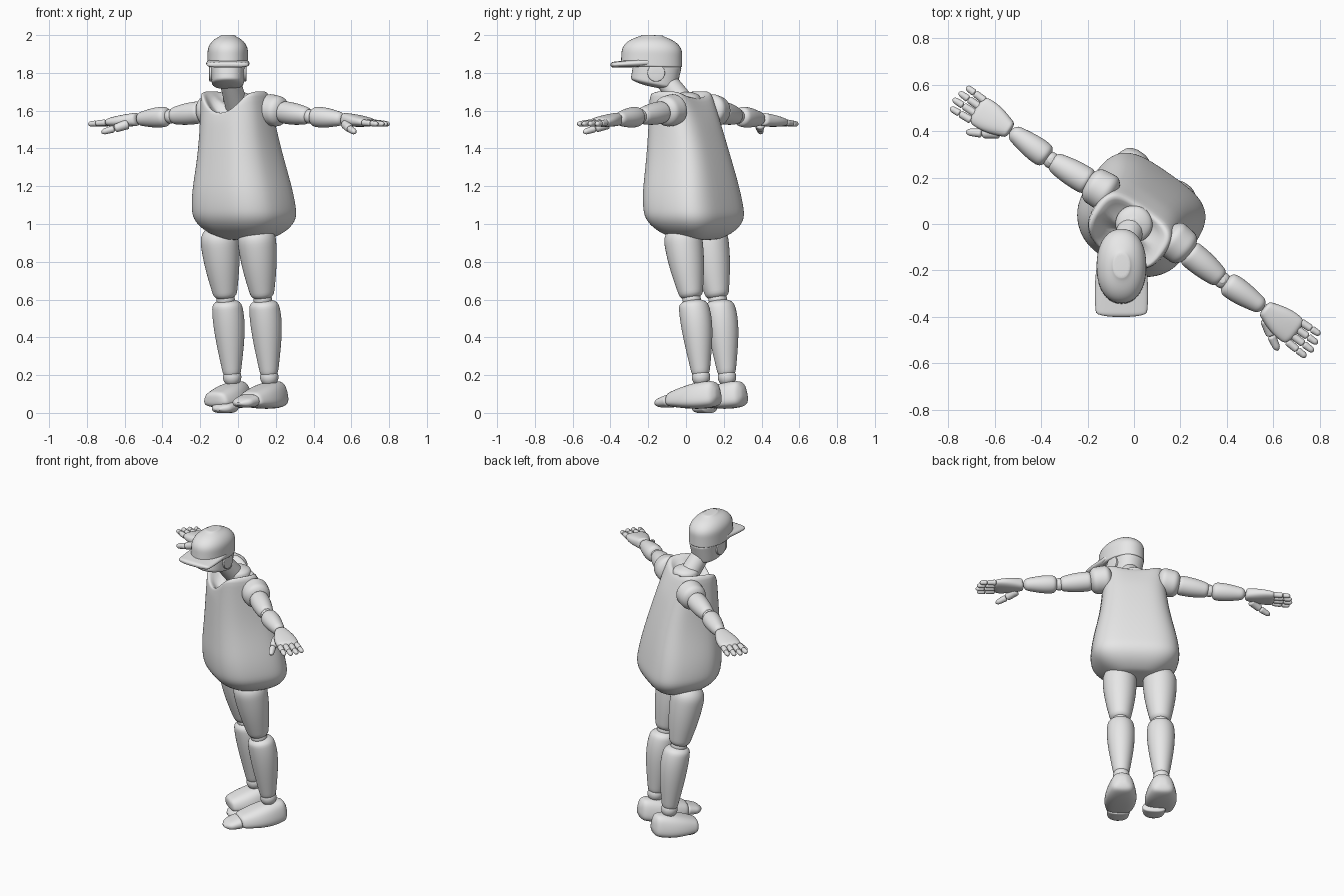
import bpy, bmesh
from math import sin, cos, exp, pi, log, radians, copysign, sqrt
from mathutils import Vector, Matrix

cube = bpy.data.objects.get("Cube")
if cube:
    bpy.data.objects.remove(cube)

grey = bpy.data.materials.new("light_grey")
grey.use_nodes = True
grey.diffuse_color = (.8, .8, .8, 1)
grey.node_tree.nodes["Principled BSDF"].inputs["Base Color"].default_value = grey.diffuse_color

# The body is turned, while the head looks straight ahead
BODY = Matrix.Rotation(radians(-35), 4, "Z")
HEAD = Matrix.Translation((-.054, 0, 0))
NECK = Matrix()
STEPS = 14


def outline(power, sides):
    """Unit superellipse; a higher power is boxier."""
    def bend(value):
        return copysign(abs(value) ** (2 / power), value)
    angles = [2 * pi * i / sides for i in range(sides)]
    return [(bend(cos(a)), bend(sin(a))) for a in angles]


def skin(name, rings, frame):
    """Join rings of points into one closed, smooth part."""
    bm = bmesh.new()
    loops = [[bm.verts.new(frame @ point) for point in ring] for ring in rings]
    for low, high in zip(loops, loops[1:]):
        for i in range(len(low)):
            bm.faces.new((low[i - 1], low[i], high[i], high[i - 1]))
    bm.faces.new(loops[0])
    bm.faces.new(loops[-1])
    bmesh.ops.recalc_face_normals(bm, faces=bm.faces)
    mesh = bpy.data.meshes.new(name)
    bm.to_mesh(mesh)
    bm.free()
    mesh.materials.append(grey)
    mesh.shade_smooth()
    part = bpy.data.objects.new(name, mesh)
    bpy.context.collection.objects.link(part)
    smooth = part.modifiers.new("smooth", "SUBSURF")
    smooth.levels = smooth.render_levels = 1


def mix(a, b, t):
    return a + (b - a) * t


def rounding(distance, reach):
    """Quarter-circle falloff of the radius near an end."""
    u = 1 - min(1, distance / reach)
    return max(.35, sqrt(1 - u * u))


def limb(name, start, end, radii, bulge=0, peak=.5, bow=0, flare=0, wide=(1, 1), ends=(.1, .1),
         power=2, frame=BODY):
    """Tapered part between two points, with a muscle bulge and rounded ends.
    Bow shifts the bulge backwards; flare narrows the top of a level part."""
    start, end = Vector(start), Vector(end)
    along = (end - start).normalized()
    up = Vector((0, 1, 0)) if abs(along.z) > .7 else Vector((0, 0, 1))
    across = up.cross(along).normalized()
    up = along.cross(across)
    rings = []
    for i in range(STEPS + 1):
        t = (1 - cos(pi * i / STEPS)) / 2
        swell = sin(pi * t ** (log(.5) / log(peak)))
        r = (mix(*radii, t) + bulge * swell) * rounding(t, ends[0]) * rounding(1 - t, ends[1])
        w = r * mix(*wide, t)
        centre = start.lerp(end, t) + up * bow * swell
        rings.append([centre + across * w * c * (1 - flare * s) + up * r * s
                      for c, s in outline(power, 20)])
    skin(name, rings, frame)


def ball(name, centre, radius):
    """Ball joint."""
    reach = Vector((0, 0, radius))
    limb(name, centre - reach, centre + reach, (radius, radius), ends=(.5, .5))


def torso_ring(t, inset=1, drop=0):
    """Cross-section of the torso, from the hips (t = 0) to the collar (t = 1)."""
    half = mix(.235, .18, t) + .042 * exp(-((t - .22) / .3) ** 2)
    front = mix(-.21, -.17, t) * rounding(t + .12, .5)
    back = mix(.28, .08, t ** 1.6)
    size = inset * rounding(t + .015, .2)
    ring = []
    for c, s in outline(3.4, 32):
        x = half * size * c
        y = (front + back) / 2 + (back - front) / 2 * size * s
        if s < 0:                                   # rounder belly
            x *= 1 - .22 * s * s
        # Neckline dips between the shoulders, more in front
        dip = max(0, 1 - (x / .15) ** 2) * max(0, t - .8) * (.6 if s < 0 else .2)
        ring.append(Vector((x, y, mix(.915, 1.705, t) - dip - drop)))
    return ring


# Torso: heavy-hipped shell, hollowed at the collar
shell = [torso_ring((i / 20) ** 1.5) for i in range(21)]
collar = [torso_ring(1, inset, drop) for inset, drop in ((.85, 0), (.65, .03), (.3, .04))]
skin("torso", shell + collar, BODY)

for side, s in (("left", 1), ("right", -1)):
    def at(x, y, z):
        return Vector((x * s, y, z))

    # Leg
    x = .12 * s - .03
    hip, knee, ankle = Vector((x, .03, 1)), Vector((x, .1, .6)), Vector((x, .16, .19))
    limb(side + "_thigh", hip, knee, (.1, .058), bulge=.017, peak=.45, ends=(.2, .05))
    ball(side + "_knee", knee, .05)
    limb(side + "_shin", knee, ankle, (.066, .045), bulge=.025, peak=.33, bow=.012, ends=(.05, .03))
    ball(side + "_ankle", ankle, .05)

    # Shoe, from the heel to the ball of the foot, wider at the sole
    ball_of_foot = -.035 if s > 0 else -.01
    limb(side + "_shoe", (x, .27, .105), (x, ball_of_foot, .07), (.06, .036), bulge=.02, peak=.4,
         flare=.18, wide=(.85, 1.9), ends=(.08, .03), power=2.9)

    # Toe cap; the right one has slipped off towards the inside
    slip = Vector((0, 0, 0)) if s > 0 else Vector((.035, .1, -.03))
    limb(side + "_toe_cap", slip + Vector((x, -.02, .066)), slip + Vector((x, -.125, .048)),
         (.038, .021), wide=(1.9, 2.6), ends=(.08, .4), power=2.5)

    # Arm, held straight out
    shoulder, elbow = at(.2, .04, 1.6), at(.45, .02, 1.57)
    wrist, knuckles = at(.665, .025, 1.555), at(.845, .016, 1.537)
    limb(side + "_shoulder", at(.13, .045, 1.61), shoulder.lerp(elbow, .3), (.088, .08), ends=(.3, .3))
    limb(side + "_upper_arm", shoulder.lerp(elbow, .2), elbow, (.059, .041), bulge=.008)
    ball(side + "_elbow", elbow, .037)
    limb(side + "_forearm", elbow.lerp(wrist, .05), wrist, (.045, .033), bulge=.014, peak=.35)
    limb(side + "_palm", wrist, knuckles, (.035, .021), bulge=.004, wide=(1, 3), ends=(.03, .1), power=2.5)

    # Four jointed fingers
    for k, finger in enumerate(("index", "middle", "ring", "little")):
        root = knuckles + at(-.015, .034 * k - .052, 0)
        tip = root + at(.122 - .013 * abs(k - 1.3), .004 * (k - 2), -.008)
        joint = root.lerp(tip, .55)
        limb(f"{side}_{finger}_finger_base", root, joint, (.017, .016))
        limb(f"{side}_{finger}_finger_tip", joint, tip, (.016, .013), ends=(.1, .3))

    # Thumb
    root, joint, tip = at(.7, -.01, 1.53), at(.76, -.055, 1.505), at(.82, -.09, 1.485)
    limb(side + "_thumb_base", root, joint, (.027, .022))
    limb(side + "_thumb_tip", joint, tip, (.02, .015), ends=(.1, .3))

    # Ear disc on the side of the cap
    limb(side + "_ear_disc", at(.07, -.158, 1.8), at(.1, -.158, 1.8), (.047, .047), frame=HEAD)

# Neck leaning forward out of the collar
limb("neck", (0, .02, 1.6), (-.052, -.13, 1.79), (.062, .055), frame=NECK)
limb("neck_ring", (0, 0, 1.63), (0, 0, 1.7), (.09, .07), ends=(.4, .4), frame=NECK)

# Head with a rising jaw line
limb("head", (0, -.175, 1.725), (0, -.145, 1.87), (.125, .13), wide=(.68, .74), ends=(.13, .1),
     power=2.4, frame=HEAD)

# Cap: tall dome and flat brim
limb("cap_dome", (0, -.183, 1.83), (0, -.178, 2), (.165, .16), wide=(.66, .68), ends=(.01, .52),
     power=2.2, frame=HEAD)
limb("cap_brim", (0, -.18, 1.857), (0, -.4, 1.842), (.025, .015), wide=(4.3, 7.3), ends=(.05, .06),
     power=3, frame=HEAD)
